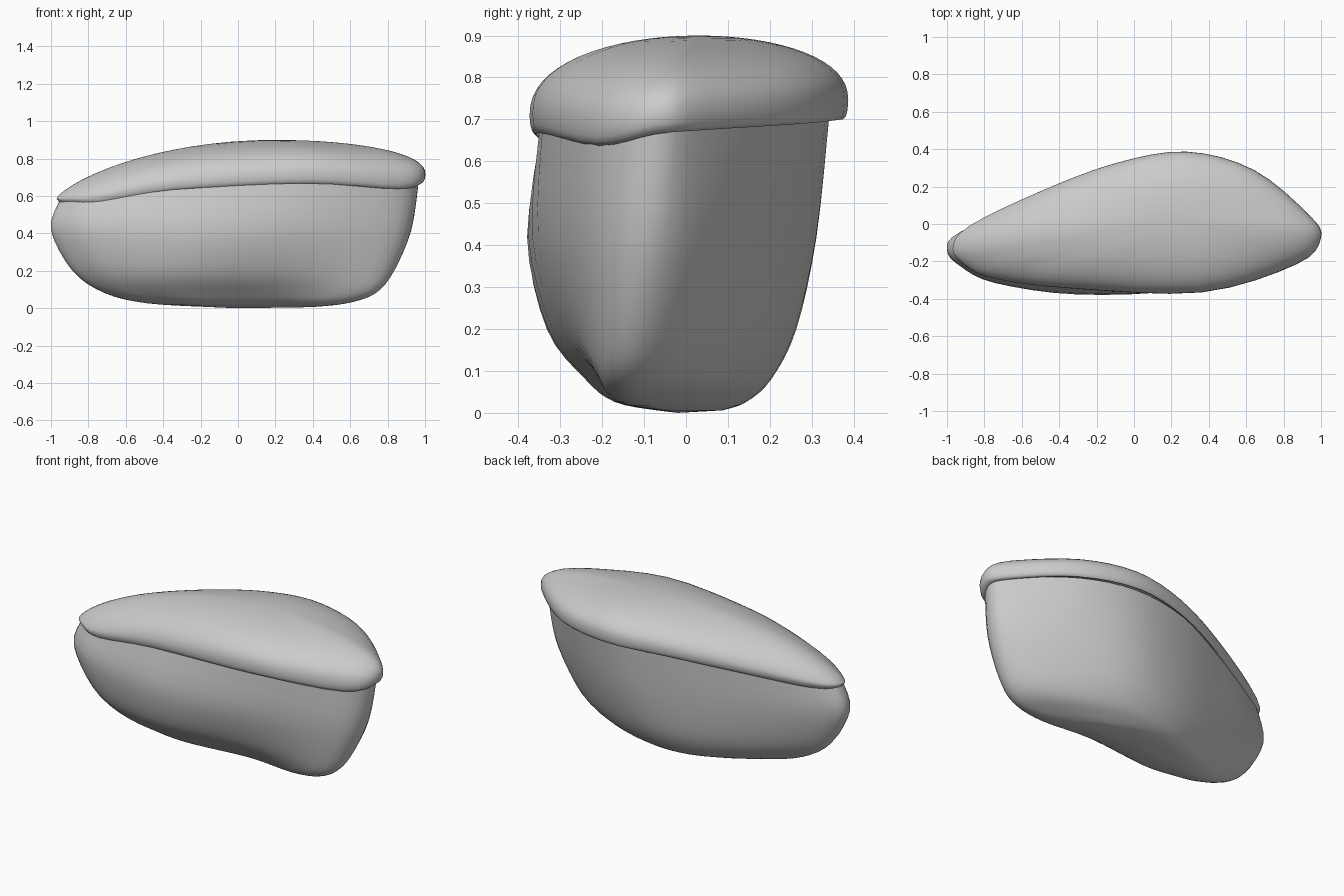
import bpy
import bmesh
import math
from mathutils import Vector

SEGMENTS_PER_SPAN = 4
CENTRE = Vector((0.2, 0.03, 0.0))

if "Cube" in bpy.data.objects:
    bpy.data.objects.remove(bpy.data.objects["Cube"], do_unlink=True)

stone = bpy.data.materials.new("stone grey")
stone.use_nodes = True
stone.diffuse_color = (0.6, 0.6, 0.6, 1)
stone.node_tree.nodes["Principled BSDF"].inputs["Base Color"].default_value = stone.diffuse_color


def spline_point(a, b, c, d, t):
    """Smooth curve between b and c."""
    return 0.5 * (2 * b + (c - a) * t + (2 * a - 5 * b + 4 * c - d) * t ** 2
                  + (3 * b - a - 3 * c + d) * t ** 3)


def smooth_loop(points):
    """Closed smooth loop through a few outline points."""
    pts = [Vector(p) for p in points]
    n = len(pts)
    return [spline_point(pts[i - 1], pts[i], pts[(i + 1) % n], pts[(i + 2) % n],
                         k / SEGMENTS_PER_SPAN)
            for i in range(n) for k in range(SEGMENTS_PER_SPAN)]


def smooth_levels(rings, steps):
    """Extra in-between rings along the loft."""
    padded = [rings[0]] + rings + [rings[-1]]
    result = []
    for a, b, c, d in zip(padded, padded[1:], padded[2:], padded[3:]):
        for k in range(steps):
            result.append([spline_point(*p, k / steps) for p in zip(a, b, c, d)])
    return result + [rings[-1]]


def loft(name, rings, tip):
    """Skin the rings, fan the last one to a tip and cap the first."""
    bm = bmesh.new()
    loops = [[bm.verts.new(p) for p in ring] for ring in rings]
    n = len(loops[0])
    for low, high in zip(loops, loops[1:]):
        for i in range(n):
            j = (i + 1) % n
            bm.faces.new((low[i], low[j], high[j], high[i]))
    apex = bm.verts.new(tip)
    for i in range(n):
        bm.faces.new((loops[-1][i], loops[-1][(i + 1) % n], apex))
    middle = bm.verts.new(sum(rings[0], Vector()) / n)
    for i in range(n):
        bm.faces.new((loops[0][(i + 1) % n], loops[0][i], middle))
    bmesh.ops.recalc_face_normals(bm, faces=bm.faces)
    mesh = bpy.data.meshes.new(name)
    bm.to_mesh(mesh)
    bm.free()
    mesh.materials.append(stone)
    obj = bpy.data.objects.new(name, mesh)
    bpy.context.collection.objects.link(obj)
    bpy.ops.object.select_all(action="DESELECT")
    obj.select_set(True)
    bpy.context.view_layer.objects.active = obj
    bpy.ops.object.shade_smooth_by_angle(angle=math.radians(60))
    return obj


def toward_centre(p, factor, z):
    """Shrink a point towards the centre in plan, at height z."""
    return Vector((CENTRE.x + (p.x - CENTRE.x) * factor,
                   CENTRE.y + (p.y - CENTRE.y) * factor, z))


def scaled(ring, factor, lift):
    return [toward_centre(p, factor, p.z + lift) for p in ring]


# Body: bean-shaped outlines, from the left end round the back, narrowing to the base
def level(z, outline):
    return smooth_loop([(x, y, z) for x, y in outline])


rim = smooth_loop([
    (.965, -.08, .68), (.89, .045, .69), (.6, .26, .7), (.27, .342, .71),
    (-.1, .295, .7), (-.5, .15, .65), (-.88, -.03, .59), (-.955, -.13, .575),
    (-.895, -.213, .575), (-.745, -.28, .585), (-.35, -.328, .65),
    (.34, -.342, .685), (.82, -.22, .655)])
belly = level(.42, [
    (.925, -.11), (.85, .03), (.54, .22), (.23, .31), (-.12, .27), (-.5, .14),
    (-.93, -.045), (-1, -.14), (-.93, -.225), (-.745, -.315), (-.3, -.377),
    (.28, -.352), (.78, -.235)])
lower = level(.2, [
    (.835, -.13), (.75, .01), (.46, .18), (.18, .26), (-.12, .235), (-.45, .12),
    (-.81, -.05), (-.885, -.135), (-.815, -.21), (-.66, -.28), (-.3, -.332),
    (.22, -.29), (.7, -.225)])
curve = level(.08, [
    (.735, -.14), (.65, -.01), (.4, .13), (.14, .2), (-.13, .18), (-.4, .08),
    (-.64, -.05), (-.71, -.12), (-.64, -.18), (-.51, -.215), (-.27, -.24),
    (.18, -.2), (.61, -.205)])
base = level(.026, [
    (.58, -.12), (.5, -.03), (.32, .08), (.1, .14), (-.1, .13), (-.28, .06),
    (-.42, -.03), (-.48, -.09), (-.41, -.133), (-.32, -.155), (-.18, -.17),
    (.18, -.135), (.47, -.16)])
sole = scaled(base, .5, -.02)
loft("body", smooth_levels([rim, belly, lower, curve, base, sole], 4), (0, -.02, 0))

# Lid: rolled lower edge, then a dome that is full at the left and thin at the right
seam = smooth_loop([
    (1.0, -.075, .665), (.935, .05, .675), (.64, .29, .69), (.28, .387, .7),
    (-.1, .325, .69), (-.5, .175, .64), (-.88, -.01, .575), (-.97, -.13, .557),
    (-.9, -.222, .555), (-.75, -.291, .564), (-.35, -.343, .632),
    (.36, -.366, .668), (.87, -.215, .637)])


def dome_ring(factor):
    ring = []
    for p in seam:
        thin = min(max((0.3 - p.x) / 1.27, 0), 1)
        edge = p.z + 0.045 - 0.015 * thin
        rise = (1 - factor ** 2) ** (0.43 + 0.32 * thin ** 1.5)
        ring.append(toward_centre(p, factor, edge + (0.9 - edge) * rise))
    return ring


lid_rings = [scaled(seam, f, h) for f, h in
             ((.91, .02), (.94, .004), (.965, 0), (.985, .008), (.995, .022))]
DOME_STEPS = 16
lid_rings += [dome_ring(math.cos(math.pi / 2 * k / DOME_STEPS)) for k in range(DOME_STEPS)]
loft("lid", lid_rings, (CENTRE.x, CENTRE.y, 0.9))
